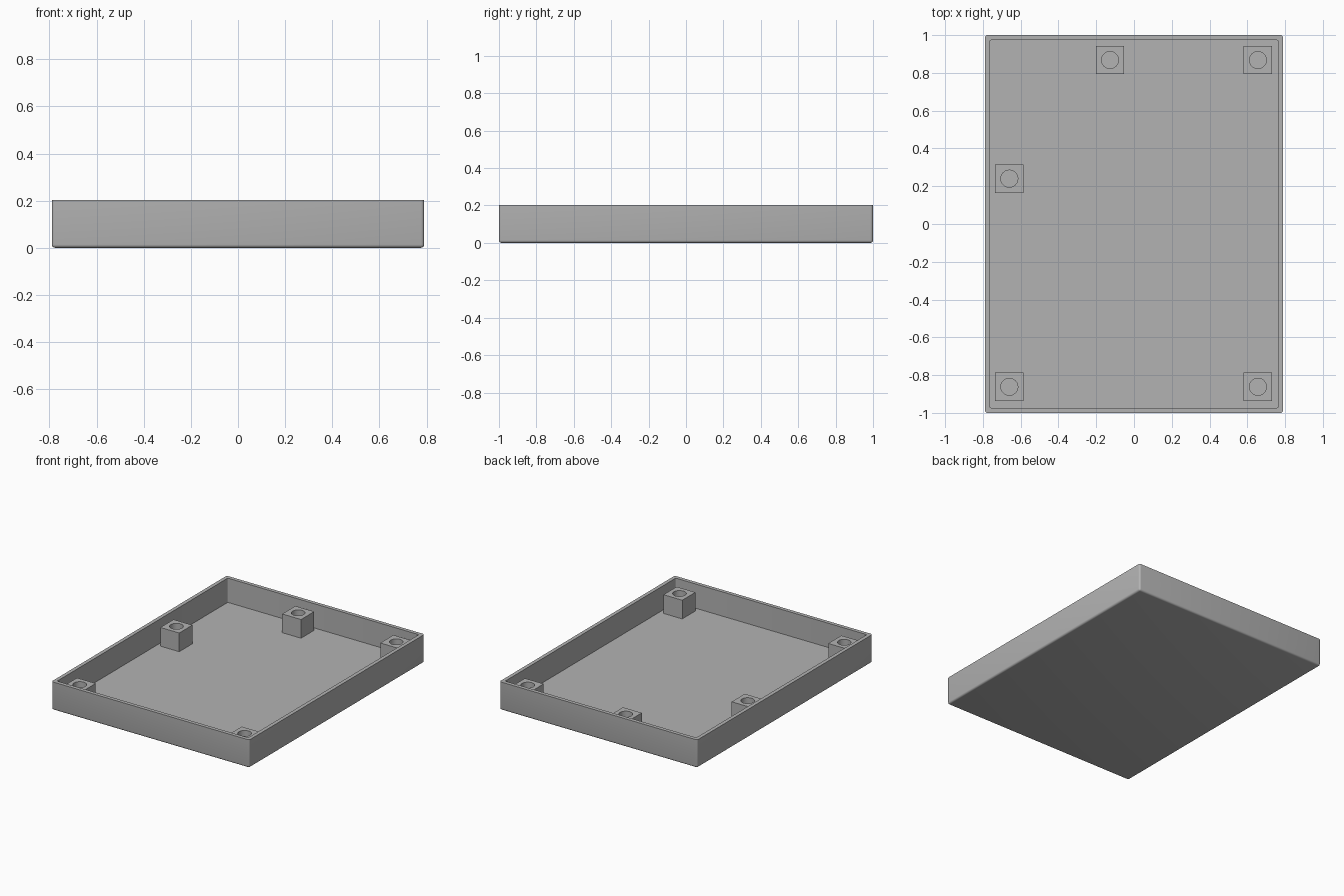
import bpy, bmesh
from mathutils import Matrix

cube = bpy.data.objects.get("Cube")
if cube:
    bpy.data.objects.remove(cube, do_unlink=True)

W, D, H = 1.58, 2.0, 0.203      # outer size of the tray
WALL, FLOOR = 0.027, 0.028
POST, POST_TOP, HOLE = 0.15, 0.163, 0.045

grey = bpy.data.materials.new("plain grey")
grey.use_nodes = True
colour = (0.45, 0.45, 0.45, 1)
grey.diffuse_color = colour
grey.node_tree.nodes["Principled BSDF"].inputs["Base Color"].default_value = colour


def finish(bm, name, cutter=False):
    mesh = bpy.data.meshes.new(name)
    bm.to_mesh(mesh)
    bm.free()
    obj = bpy.data.objects.new(name, mesh)
    bpy.context.collection.objects.link(obj)
    mesh.materials.append(grey)
    obj.hide_render = cutter
    return obj


def box(name, x, y, z0, z1, sx, sy, radius=0, round_bottom=False, cutter=False):
    """Box from z0 to z1, with optional rounded uprights and bottom edges."""
    bm = bmesh.new()
    size = Matrix.Diagonal((sx, sy, z1 - z0, 1))
    bmesh.ops.create_cube(bm, size=1, matrix=Matrix.Translation((x, y, (z0 + z1) / 2)) @ size)
    if radius:
        middle = (z0 + z1) / 2
        edges = [e for e in bm.edges
                 if abs(e.verts[0].co.z - e.verts[1].co.z) > 0.01
                 or (round_bottom and all(v.co.z < middle for v in e.verts))]
        bmesh.ops.bevel(bm, geom=edges, offset=radius, segments=4, profile=0.5, affect='EDGES')
    return finish(bm, name, cutter)


def cylinder(name, x, y, z0, z1, radius):
    bm = bmesh.new()
    bmesh.ops.create_cone(bm, cap_ends=True, segments=40, radius1=radius, radius2=radius,
                          depth=z1 - z0, matrix=Matrix.Translation((x, y, (z0 + z1) / 2)))
    return finish(bm, name, True)


def cut(obj, cutter):
    """Subtract the cutter, keep the result as plain mesh and remove the cutter."""
    mod = obj.modifiers.new("cut", 'BOOLEAN')
    mod.operation, mod.solver, mod.object = 'DIFFERENCE', 'EXACT', cutter
    bpy.ops.object.select_all(action='DESELECT')
    bpy.context.view_layer.objects.active = obj
    obj.select_set(True)
    bpy.ops.object.modifier_apply(modifier=mod.name)
    bpy.data.objects.remove(cutter, do_unlink=True)
    bpy.ops.object.shade_smooth_by_angle(angle=0.6)


# Open tray with rounded outer edges
tray = box("tray", 0, 0, 0, H, W, D, 0.014, True)
cut(tray, box("cavity", 0, 0, FLOOR, H + 0.1, W - 2 * WALL, D - 2 * WALL, 0.006, cutter=True))

# Square screw posts with round holes
posts = {
    "front_right_post": (-0.66, -0.862),
    "front_left_post": (0.656, -0.862),
    "back_left_post": (0.656, 0.868),
    "back_middle_post": (-0.127, 0.868),
    "right_side_post": (-0.66, 0.24),
}
for name, (x, y) in posts.items():
    post = box(name, x, y, FLOOR - 0.005, POST_TOP, POST, POST)
    cut(post, cylinder("hole", x, y, FLOOR - 0.02, POST_TOP + 0.1, HOLE))
